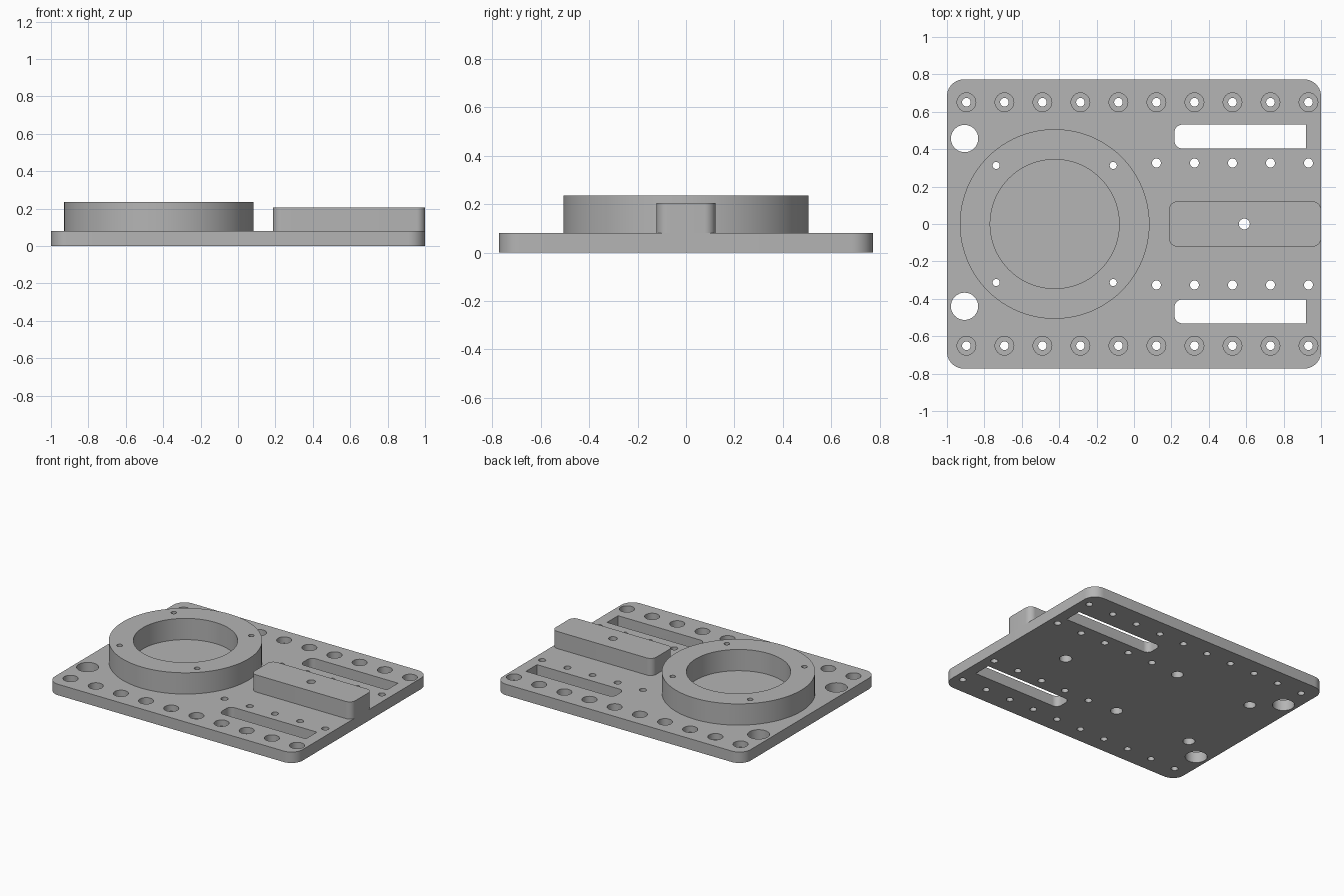
import bpy, bmesh
from math import sin, cos, pi, radians

if "Cube" in bpy.data.objects:
    bpy.data.objects.remove(bpy.data.objects["Cube"])

GREY = (0.46, 0.46, 0.46, 1)
metal = bpy.data.materials.new("machined grey")
metal.use_nodes = True
metal.diffuse_color = GREY
metal.node_tree.nodes["Principled BSDF"].inputs["Base Color"].default_value = GREY

PLATE_TOP, BLOCK_TOP, RING_TOP = 0.08, 0.205, 0.235
RING_X, RING_OUT, RING_IN = -0.424, 0.507, 0.345


def make_object(name, bm):
    bmesh.ops.recalc_face_normals(bm, faces=bm.faces)
    mesh = bpy.data.meshes.new(name)
    bm.to_mesh(mesh)
    bm.free()
    mesh.materials.append(metal)
    obj = bpy.data.objects.new(name, mesh)
    bpy.context.collection.objects.link(obj)
    return obj


def rounded_prism(bm, x0, x1, y0, y1, z0, z1, r_left, r_right, steps=10):
    """Upright prism on a rectangle with its own radius at the -x and +x corners."""
    outline = []
    corners = ((x1, y1, -1, -1), (x0, y1, 1, -1), (x0, y0, 1, 1), (x1, y0, -1, 1))
    for i, (x, y, sx, sy) in enumerate(corners):
        r = r_left if sx > 0 else r_right
        for k in range(steps + 1 if r else 1):
            a = (i + k / steps) * pi / 2
            outline.append((x + sx * r + r * cos(a), y + sy * r + r * sin(a)))
    face = bm.faces.new([bm.verts.new((x, y, z0)) for x, y in outline])
    top = bmesh.ops.extrude_face_region(bm, geom=[face])["geom"]
    moved = [v for v in top if isinstance(v, bmesh.types.BMVert)]
    bmesh.ops.translate(bm, verts=moved, vec=(0, 0, z1 - z0))


def lathe(bm, x, y, profile, sides=32, closed=False):
    """Turn (radius, z) points about an upright axis; open profiles get end caps."""
    rings = [[bm.verts.new((x + r * cos(2 * pi * k / sides),
                            y + r * sin(2 * pi * k / sides), z))
              for k in range(sides)] for r, z in profile]
    pairs = list(zip(rings, rings[1:]))
    if closed:
        pairs.append((rings[-1], rings[0]))
    else:
        bm.faces.new(rings[0])
        bm.faces.new(rings[-1])
    for low, high in pairs:
        for k in range(sides):
            n = (k + 1) % sides
            bm.faces.new((low[k], low[n], high[n], high[k]))


# Base plate
bm = bmesh.new()
rounded_prism(bm, -1, 1, -0.773, 0.773, 0, PLATE_TOP, 0.09, 0.09)
base_plate = make_object("base_plate", bm)

# Raised ring
bm = bmesh.new()
lathe(bm, RING_X, 0, [(RING_OUT, PLATE_TOP), (RING_OUT, RING_TOP),
                      (RING_IN, RING_TOP), (RING_IN, PLATE_TOP)], 96, closed=True)
mounting_ring = make_object("mounting_ring", bm)

# Raised block, flush with the plate's end
bm = bmesh.new()
rounded_prism(bm, 0.187, 1, -0.121, 0.121, PLATE_TOP, BLOCK_TOP, 0.045, 0.045)
guide_block = make_object("guide_block", bm)

# All holes and slots in one cutter
LOW, HIGH = -0.1, 0.4
bm = bmesh.new()


def hole(x, y, r):
    lathe(bm, x, y, [(r, LOW), (r, HIGH)])


def counterbore(x, y, r, wide, step, from_above):
    radii = (r, wide) if from_above else (wide, r)
    lathe(bm, x, y, [(radii[0], LOW), (radii[0], step),
                     (radii[1], step), (radii[1], HIGH)])


for side in (-1, 1):
    # edge row, counterbored from above
    for i in range(10):
        counterbore(-0.896 + i * 0.2032, side * 0.651, 0.023, 0.05, 0.035, True)
    # inner row of plain holes
    for i in range(5):
        hole(0.12 + i * 0.2032, side * 0.326, 0.024)
    # ring screws, counterbored from below
    for dx in (-0.313, 0.313):
        counterbore(RING_X + dx, side * 0.313, 0.019, 0.04, 0.05, False)
    # long slots, rounded on the inner end only
    y0, y1 = sorted((side * 0.404, side * 0.531))
    rounded_prism(bm, 0.217, 0.92, y0, y1, LOW, HIGH, 0.04, 0)
# block screw and large corner holes
counterbore(0.59, 0, 0.029, 0.042, 0.05, False)
for y in (-0.44, 0.457):
    hole(-0.906, y, 0.073)
cutter = make_object("hole_cutter", bm)
cutter.hide_render = True

# Cut, then smooth the round walls
for part in (base_plate, mounting_ring, guide_block):
    bpy.ops.object.select_all(action="DESELECT")
    part.select_set(True)
    bpy.context.view_layer.objects.active = part
    cut = part.modifiers.new("holes", "BOOLEAN")
    cut.operation = "DIFFERENCE"
    cut.solver = "EXACT"
    cut.object = cutter
    bpy.ops.object.modifier_apply(modifier=cut.name)
    bpy.ops.object.shade_smooth_by_angle(angle=radians(30))
bpy.data.objects.remove(cutter)
